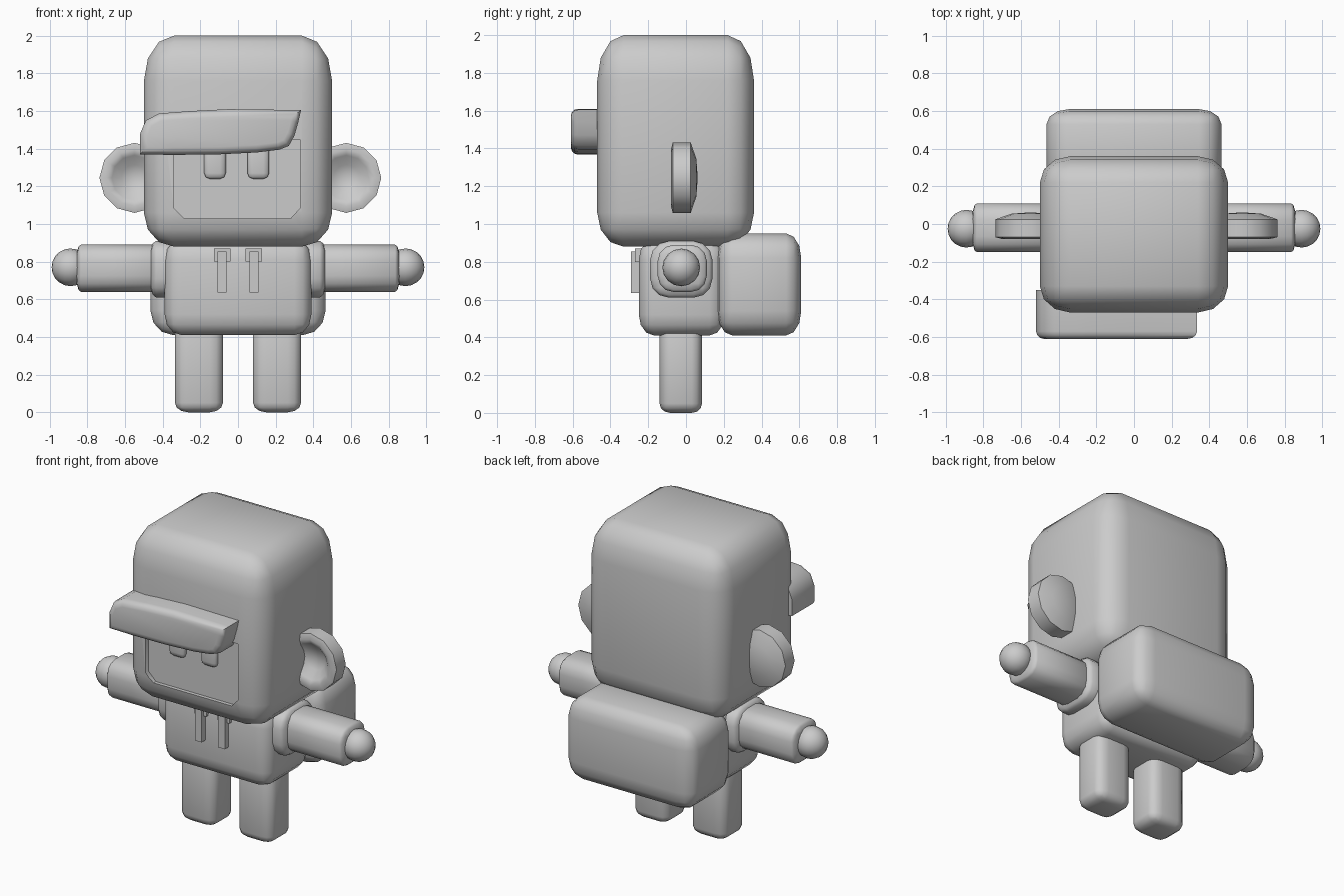
import bpy, bmesh, math
from mathutils import Vector, Matrix

if "Cube" in bpy.data.objects:
    bpy.data.objects.remove(bpy.data.objects["Cube"])

gray = bpy.data.materials.new("plain gray")
gray.diffuse_color = (0.6, 0.6, 0.6, 1)
gray.use_nodes = True
gray.node_tree.nodes["Principled BSDF"].inputs["Base Color"].default_value = gray.diffuse_color


def finish(name, bm, angle=45):
    bmesh.ops.recalc_face_normals(bm, faces=bm.faces)
    mesh = bpy.data.meshes.new(name)
    bm.to_mesh(mesh)
    bm.free()
    mesh.materials.append(gray)
    ob = bpy.data.objects.new(name, mesh)
    bpy.context.collection.objects.link(ob)
    shade(ob, angle)
    return ob


def shade(ob, angle=45):
    bpy.ops.object.select_all(action='DESELECT')
    ob.select_set(True)
    bpy.context.view_layer.objects.active = ob
    bpy.ops.object.shade_smooth_by_angle(angle=math.radians(angle))


def box(name, x, y, z, r=(0, 0, 0), seg=3):
    """Box between axis ranges; r is the corner radius along each axis."""
    lo, hi = Vector((x[0], y[0], z[0])), Vector((x[1], y[1], z[1]))
    scale = Vector([v if v else 1 for v in r])
    size = [(hi[i] - lo[i]) / scale[i] for i in range(3)]
    bm = bmesh.new()
    bmesh.ops.create_cube(bm, size=1)
    bmesh.ops.scale(bm, vec=size, verts=bm.verts)
    if any(r):
        bmesh.ops.bevel(bm, geom=bm.edges[:], offset=1, segments=seg,
                        profile=0.5, affect='EDGES')
    bmesh.ops.scale(bm, vec=scale, verts=bm.verts)
    bmesh.ops.translate(bm, vec=(lo + hi) / 2, verts=bm.verts)
    return finish(name, bm)


def prism(name, points, y0, y1, bevel=0.0):
    """Extrude an x-z outline from y0 (front) to y1, rounding the front rim."""
    bm = bmesh.new()
    face = bm.faces.new([bm.verts.new((px, y0, pz)) for px, pz in points])
    ext = bmesh.ops.extrude_face_region(bm, geom=[face], use_keep_orig=True)
    moved = [g for g in ext['geom'] if isinstance(g, bmesh.types.BMVert)]
    bmesh.ops.translate(bm, vec=(0, y1 - y0, 0), verts=moved)
    bmesh.ops.recalc_face_normals(bm, faces=bm.faces)
    if bevel:
        rim = [e for e in bm.edges if all(abs(v.co.y - y0) < 1e-5 for v in e.verts)]
        bmesh.ops.bevel(bm, geom=rim, offset=bevel, segments=3, profile=0.5,
                        affect='EDGES', clamp_overlap=True)
    return finish(name, bm)


def ear(name, cx):
    """Dished disc turned around the y axis."""
    profile = [(0, -0.01), (0.07, -0.02), (0.12, -0.065), (0.15, -0.08),
               (0.186, -0.07), (0.186, 0.025), (0.1, 0.055), (0, 0.062)]
    bm = bmesh.new()
    vs = [bm.verts.new((r, y, 0)) for r, y in profile]
    es = [bm.edges.new(p) for p in zip(vs, vs[1:])]
    bmesh.ops.spin(bm, geom=vs + es, cent=(0, 0, 0), axis=(0, 1, 0),
                   angle=math.tau, steps=12)
    bmesh.ops.remove_doubles(bm, verts=bm.verts, dist=1e-4)
    bmesh.ops.translate(bm, vec=(cx, 0, 1.245), verts=bm.verts)
    return finish(name, bm, 50)


# Head with a shallow face recess
head = box("head", (-0.5, 0.5), (-0.47, 0.36), (0.88, 2.0), (0.16, 0.14, 0.24))
for v in head.data.vertices:          # tighter rounding toward the chin
    if v.co.z < 1.13:
        v.co.z = 0.88 + (v.co.z - 0.88) * 0.75
cutter = prism("face_cutter", [(-0.34, 1.45), (-0.34, 1.085), (-0.285, 1.03),
                               (0.28, 1.03), (0.33, 1.085), (0.33, 1.45)], -0.6, -0.44)
cut = head.modifiers.new("face recess", 'BOOLEAN')
cut.operation, cut.object, cut.solver = 'DIFFERENCE', cutter, 'EXACT'
bpy.context.view_layer.objects.active = head
bpy.ops.object.modifier_apply(modifier=cut.name)
shade(head)
bpy.data.objects.remove(cutter)

# Eyes
for side, x in (("left", -0.18), ("right", 0.05)):
    box(side + "_eye", (x, x + 0.115), (-0.465, -0.40), (1.24, 1.42), (0.03, 0.015, 0.03), 2)

# Hair fringe swept to one side
prism("fringe", [(-0.52, 1.37), (-0.52, 1.48), (-0.49, 1.55), (-0.42, 1.587),
                 (-0.25, 1.60), (-0.05, 1.61), (0.335, 1.605), (0.32, 1.54),
                 (0.30, 1.47), (0.27, 1.415), (0.22, 1.395), (0.1, 1.38),
                 (-0.1, 1.37), (-0.35, 1.367)], -0.61, -0.35, 0.04)

# Ears
ear("left_ear", -0.55)
ear("right_ear", 0.575)

# Torso and backpack
box("torso", (-0.39, 0.39), (-0.25, 0.205), (0.41, 0.92), (0.09, 0.08, 0.11))
box("backpack", (-0.465, 0.465), (0.165, 0.61), (0.41, 0.95), (0.12, 0.08, 0.13))

# Limbs, both sides
for side, s in (("left", -1), ("right", 1)):
    def span(a, b):
        return tuple(sorted((s * a, s * b)))
    box(side + "_shoulder", span(0.3, 0.47), (-0.19, 0.14), (0.61, 0.91), (0.035, 0.10, 0.10))
    box(side + "_sleeve", span(0.35, 0.86), (-0.15, 0.11), (0.64, 0.89), (0.025, 0.085, 0.085))
    bm = bmesh.new()
    bmesh.ops.create_uvsphere(bm, u_segments=16, v_segments=10, radius=0.1,
                              matrix=Matrix.Translation((s * 0.89, -0.025, 0.77))
                              @ Matrix.Rotation(math.pi / 2, 4, 'Y'))
    finish(side + "_hand", bm)
    box(side + "_leg", span(0.08, 0.335), (-0.14, 0.085), (0, 0.5), (0.07, 0.055, 0.05))
    # Hood cord and its eyelet
    box(side + "_cord_holder", span(0.04, 0.128), (-0.27, -0.22), (0.80, 0.87))
    box(side + "_cord", span(0.06, 0.108), (-0.29, -0.235), (0.635, 0.855))
